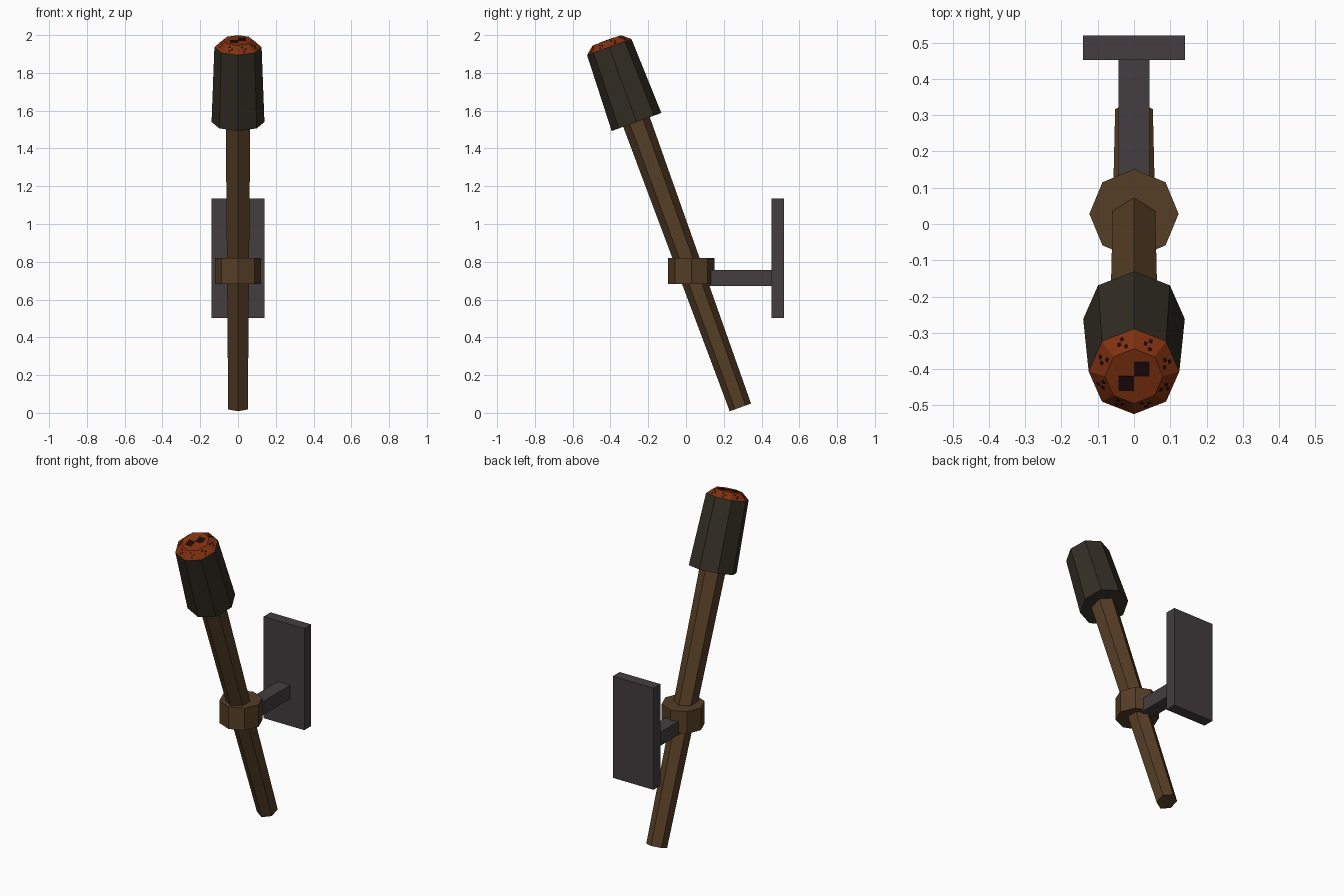
import bpy, bmesh
from math import sin, cos, pi, radians, atan2
from mathutils import Matrix, Vector

if "Cube" in bpy.data.objects:
    bpy.data.objects.remove(bpy.data.objects["Cube"])


def material(name, rgb):
    m = bpy.data.materials.new(name)
    m.use_nodes = True
    m.diffuse_color = (*rgb, 1)
    m.node_tree.nodes["Principled BSDF"].inputs["Base Color"].default_value = (*rgb, 1)
    return m


wood = material("brown wood", (0.09, 0.047, 0.019))
iron = material("grey iron", (0.057, 0.047, 0.05))
charred = material("charred wrap", (0.034, 0.028, 0.018))
ember = material("glowing ember", (0.21, 0.03, 0.005))
soot = material("black soot", (0.012, 0.003, 0.003))


def finish(name, bm, mat, matrix=Matrix()):
    bmesh.ops.recalc_face_normals(bm, faces=bm.faces)
    me = bpy.data.meshes.new(name)
    bm.to_mesh(me)
    bm.free()
    me.materials.append(mat)
    ob = bpy.data.objects.new(name, me)
    ob.matrix_world = matrix
    bpy.context.collection.objects.link(ob)
    return ob


def prism(name, sides, profile, mat, matrix):
    """Faceted solid from (radius, height) rings, with a corner on the y axis."""
    bm = bmesh.new()
    rings = []
    for r, h in profile:
        angles = [2 * pi * i / sides for i in range(sides)]
        rings.append([bm.verts.new((r * sin(a), r * cos(a), h)) for a in angles])
    for low, high in zip(rings, rings[1:]):
        for i in range(sides):
            j = (i + 1) % sides
            bm.faces.new((low[i], low[j], high[j], high[i]))
    bm.faces.new(rings[0])
    bm.faces.new(rings[-1])
    return finish(name, bm, mat, matrix)


def add_box(bm, size, matrix):
    bmesh.ops.create_cube(bm, size=1, matrix=matrix @ Matrix.Diagonal((*size, 1)))


def box(name, low, high, mat):
    low, high = Vector(low), Vector(high)
    bm = bmesh.new()
    add_box(bm, high - low, Matrix.Translation((low + high) / 2))
    return finish(name, bm, mat)


# Tilted torch: all of its parts share one leaning axis
tilt = Matrix.Translation((0, 0.288, 0.029)) @ Matrix.Rotation(radians(20), 4, "X")
head_low, head_top = 1.608, 2.03
cap_r, tip_r, cap_h = 0.125, 0.08, 0.038
prism("handle", 6, [(0.06, 0), (0.075, head_low + 0.02)], wood, tilt)
prism("torch_head", 8, [(0.14, head_low), (cap_r, head_top)], charred, tilt)
cap = tilt @ Matrix.Translation((0, 0, head_top))
prism("ember_cap", 8, [(cap_r, 0), (tip_r, cap_h)], ember, cap)

# Soot squares on the tip and on each sloping facet
bm = bmesh.new()
for s in (-1, 1):
    add_box(bm, (0.043, 0.043, 0.003), Matrix.Translation((s * 0.0215, s * 0.0215, cap_h)))
slope = atan2(cap_h, (cap_r - tip_r) * cos(pi / 8))
mid = (cap_r + tip_r) / 2 * cos(pi / 8)
for k in range(8):
    facet = (Matrix.Rotation(pi / 8 + k * pi / 4, 4, "Z")
             @ Matrix.Translation((mid, 0, cap_h / 2))
             @ Matrix.Rotation(slope, 4, "Y"))
    for u, v in ((-0.012, -0.012), (0, 0.005), (0.012, -0.007)):
        add_box(bm, (0.01, 0.01, 0.002), facet @ Matrix.Translation((u, v, 0)))
finish("soot_marks", bm, soot, cap)

# Upright collar around the handle
prism("collar", 8, [(0.123, 0.682), (0.123, 0.82)], wood, Matrix.Translation((0, 0.028, 0)))

# Wall bracket
box("bracket_arm", (-0.043, 0.112, 0.672), (0.043, 0.455, 0.757), iron)
box("wall_plate", (-0.14, 0.452, 0.503), (0.14, 0.52, 1.135), iron)
